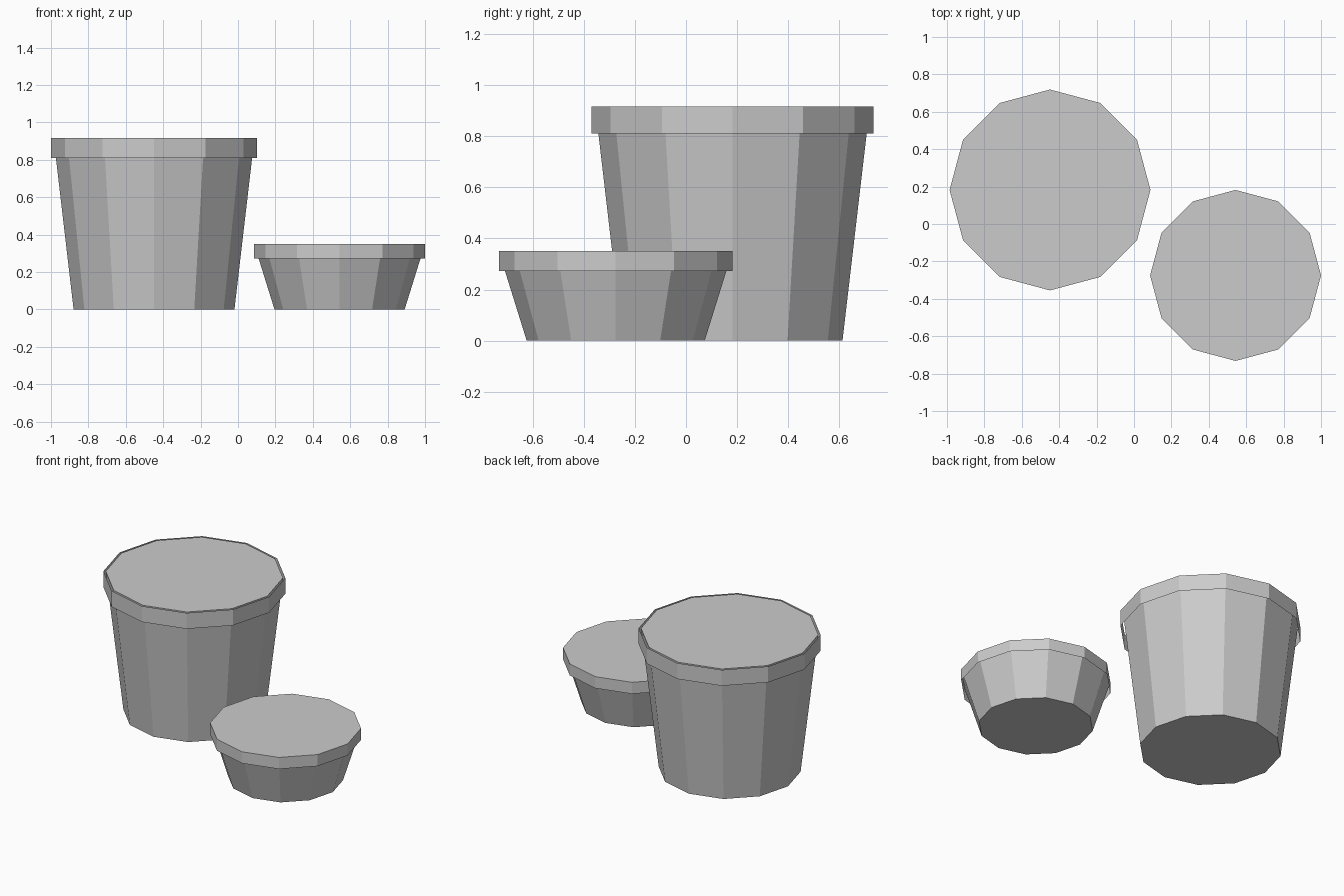
import bpy, bmesh
from math import cos, sin, pi

if "Cube" in bpy.data.objects:
    bpy.data.objects.remove(bpy.data.objects["Cube"])

SIDES = 12


def tapered_tube(name, centre, z0, r0, z1, r1, capped):
    """Flat-faced 12-sided tube between two heights, optionally closed."""
    bm = bmesh.new()
    rings = []
    for z, r in ((z0, r0), (z1, r1)):
        rings.append([bm.verts.new((r * cos(2 * pi * i / SIDES),
                                    r * sin(2 * pi * i / SIDES), z))
                      for i in range(SIDES)])
    low, high = rings
    for i in range(SIDES):
        j = (i + 1) % SIDES
        bm.faces.new((low[i], low[j], high[j], high[i]))
    if capped:
        bm.faces.new(low[::-1])
        bm.faces.new(high)
    mesh = bpy.data.meshes.new(name)
    bm.to_mesh(mesh)
    bm.free()
    obj = bpy.data.objects.new(name, mesh)
    obj.location = (*centre, 0)
    bpy.context.collection.objects.link(obj)
    return obj


def pot(name, centre, height, base_r, top_r, rim_z, rim_r):
    # closed tapered body with a thin vertical band around its top
    tapered_tube(name + "_body", centre, 0, base_r, height, top_r, True)
    tapered_tube(name + "_rim", centre, rim_z, rim_r, height, rim_r, False)


# tall pot at the back left, shallow pot at the front right
pot("tall_pot", (-0.449, 0.182), 0.916, 0.43, 0.537, 0.81, 0.551)
pot("shallow_pot", (0.543, -0.275), 0.35, 0.348, 0.457, 0.273, 0.457)
